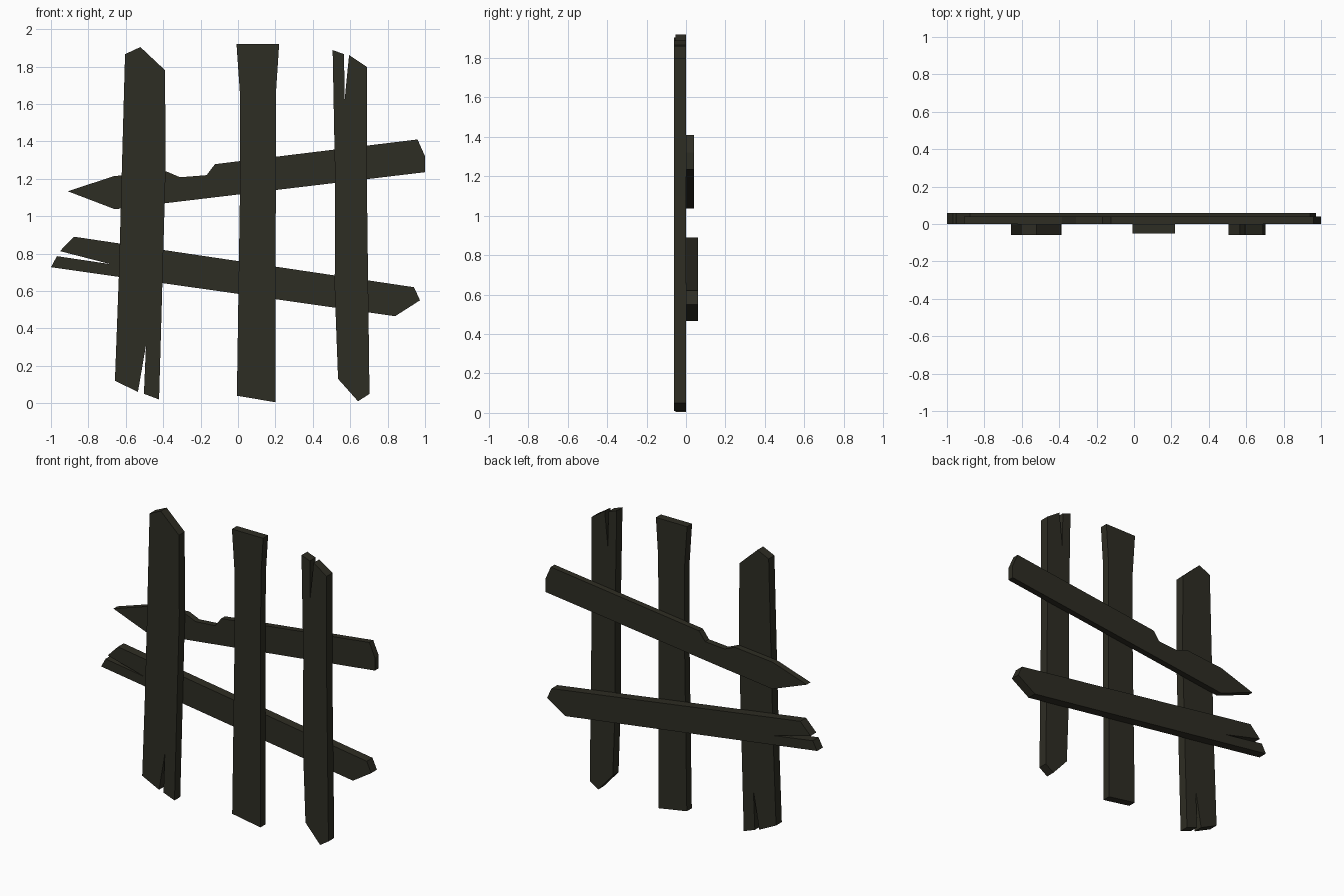
import bpy
import bmesh

cube = bpy.data.objects.get("Cube")
if cube:
    bpy.data.objects.remove(cube, do_unlink=True)

# Dark weathered wood
wood = bpy.data.materials.new("dark_wood")
wood.use_nodes = True
COLOR = (0.027, 0.026, 0.017, 1.0)
wood.diffuse_color = COLOR
bsdf = next(n for n in wood.node_tree.nodes if n.type == "BSDF_PRINCIPLED")
bsdf.inputs["Base Color"].default_value = COLOR
bsdf.inputs["Roughness"].default_value = 0.9


def plank(name, outline, y_front, y_back):
    """Extrude a broken-board outline (x, z) from y_front to y_back."""
    bm = bmesh.new()
    face = bm.faces.new([bm.verts.new((x, y_front, z)) for x, z in outline])
    grown = bmesh.ops.extrude_face_region(bm, geom=[face], use_keep_orig=True)
    moved = [v for v in grown["geom"] if isinstance(v, bmesh.types.BMVert)]
    bmesh.ops.translate(bm, verts=moved, vec=(0, y_back - y_front, 0))
    bmesh.ops.recalc_face_normals(bm, faces=bm.faces)
    # Clean triangles across the concave splits
    caps = [f for f in bm.faces if len(f.verts) > 4]
    bmesh.ops.triangulate(bm, faces=caps, ngon_method="EAR_CLIP")
    mesh = bpy.data.meshes.new(name)
    bm.to_mesh(mesh)
    bm.free()
    mesh.materials.append(wood)
    obj = bpy.data.objects.new(name, mesh)
    bpy.context.collection.objects.link(obj)
    return obj


# Upright boards, in front of the rails
plank("right_upright", [
    (-0.604, 1.866), (-0.522, 1.904), (-0.39, 1.78), (-0.387, 1.25),
    (-0.422, 0.02), (-0.503, 0.05), (-0.492, 0.31), (-0.535, 0.06),
    (-0.658, 0.12), (-0.636, 0.71)], -0.06, 0)

plank("middle_upright", [
    (-0.008, 1.92), (0.22, 1.92), (0.203, 1.66), (0.2, 0.005),
    (-0.006, 0.04), (0.01, 1.1), (0.01, 1.66)], -0.052, 0)

plank("left_upright", [
    (0.506, 1.888), (0.567, 1.866), (0.57, 1.62), (0.594, 1.861),
    (0.69, 1.797), (0.69, 1.1), (0.703, 0.05), (0.642, 0.01),
    (0.535, 0.13), (0.517, 0.61), (0.519, 1.2)], -0.06, 0)

# Crooked rails nailed behind
plank("upper_rail", [
    (-0.91, 1.133), (-0.663, 1.214), (-0.385, 1.24), (-0.31, 1.208),
    (-0.168, 1.219), (-0.123, 1.278), (0.96, 1.41), (1.0, 1.32),
    (1.0, 1.235), (-0.658, 1.037)], 0, 0.04)

plank("lower_rail", [
    (-0.952, 0.813), (-0.877, 0.89), (0.941, 0.62), (0.973, 0.55),
    (0.84, 0.465), (-1.0, 0.727), (-0.968, 0.786), (-0.68, 0.743)], 0, 0.06)
